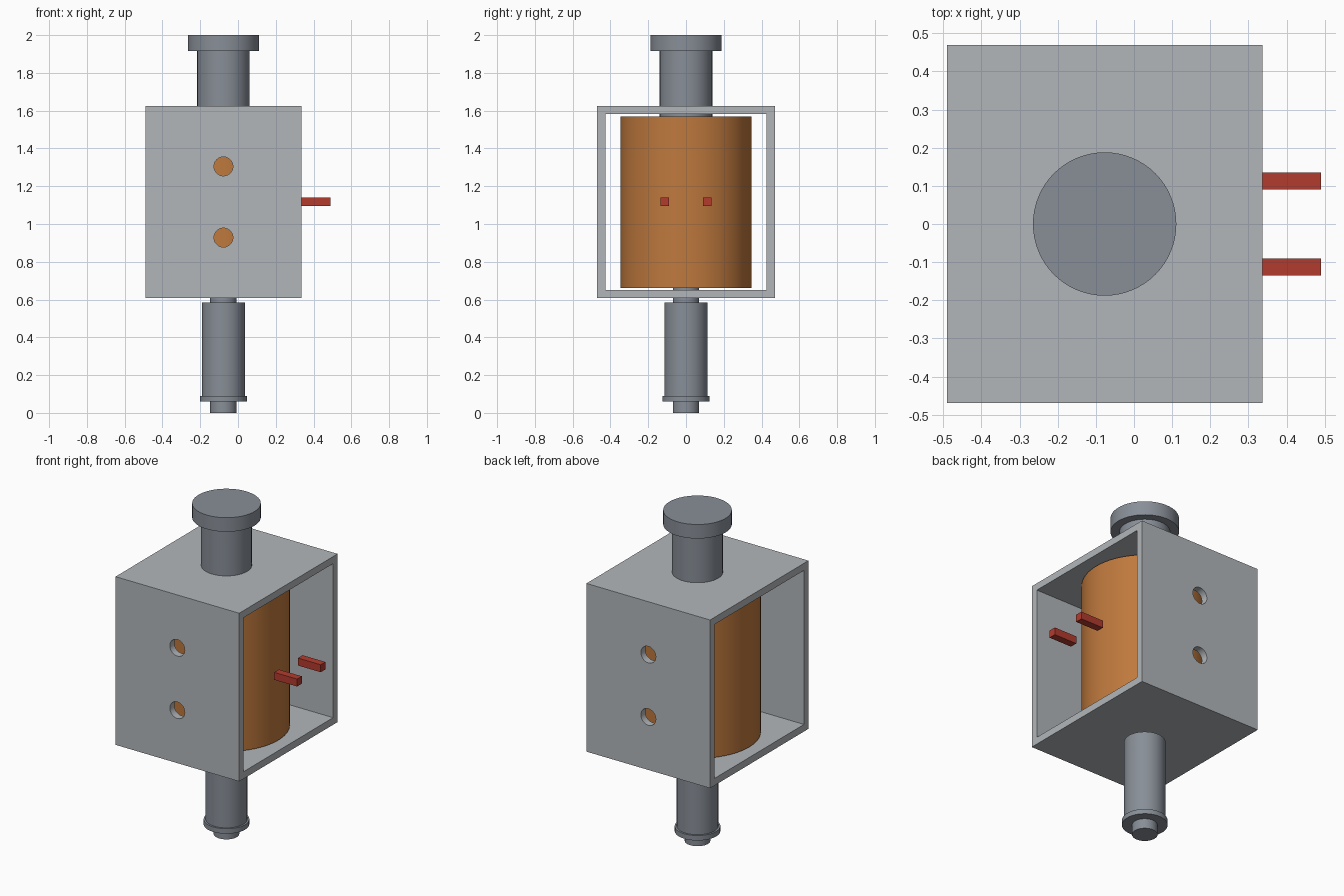
import bpy
import math

if "Cube" in bpy.data.objects:
    bpy.data.objects.remove(bpy.data.objects["Cube"])

AXIS_X = -0.077  # shared axis of the coil and plunger


def material(name, srgb):
    color = [((c + 0.055) / 1.055) ** 2.4 for c in srgb] + [1.0]
    m = bpy.data.materials.new(name)
    m.use_nodes = True
    m.diffuse_color = color
    m.node_tree.nodes["Principled BSDF"].inputs["Base Color"].default_value = color
    return m


frame_grey = material("frame grey", (0.70, 0.715, 0.73))
steel = material("dark steel", (0.535, 0.56, 0.595))
copper = material("copper", (0.75, 0.475, 0.24))
red = material("terminal red", (0.70, 0.23, 0.18))


def finish(name, mat):
    ob = bpy.context.object
    ob.name = name
    if mat:
        ob.data.materials.append(mat)
    return ob


def box(name, mat, x, y, z):
    """Box spanning the given (low, high) ranges."""
    spans = (x, y, z)
    bpy.ops.mesh.primitive_cube_add(size=1, location=[(a + b) / 2 for a, b in spans])
    bpy.context.object.scale = [b - a for a, b in spans]
    bpy.ops.object.transform_apply(location=False, rotation=False, scale=True)
    return finish(name, mat)


def rod(name, mat, radius, low, high):
    """Upright cylinder on the main axis."""
    bpy.ops.mesh.primitive_cylinder_add(vertices=64, radius=radius, depth=high - low,
                                        location=(AXIS_X, 0, (low + high) / 2))
    bpy.ops.object.shade_smooth_by_angle(angle=math.radians(30))
    return finish(name, mat)


def cut(target, cutter):
    mod = target.modifiers.new(cutter.name, "BOOLEAN")
    mod.operation = "DIFFERENCE"
    mod.solver = "EXACT"
    mod.object = cutter
    bpy.context.view_layer.objects.active = target
    bpy.ops.object.modifier_apply(modifier=mod.name)
    bpy.data.objects.remove(cutter)


# Frame open on both x sides, with mounting holes through front and back
frame = box("frame", frame_grey, (-0.49, 0.337), (-0.47, 0.47), (0.608, 1.625))
cut(frame, box("opening_cutter", None, (-0.7, 0.6), (-0.427, 0.427), (0.651, 1.582)))
for z in (0.928, 1.305):
    bpy.ops.mesh.primitive_cylinder_add(vertices=48, radius=0.05, depth=1.2,
                                        location=(AXIS_X, 0, z),
                                        rotation=(math.pi / 2, 0, 0))
    cut(frame, finish("hole_cutter", None))

# Coil winding
rod("coil", copper, 0.347, 0.66, 1.57)

# Plunger above the frame
rod("plunger", steel, 0.139, 1.50, 1.93)
rod("plunger_cap", steel, 0.188, 1.915, 2.0)

# Push rod, sleeve and retaining ring below the frame
rod("push_rod", steel, 0.07, 0.0, 0.70)
rod("sleeve", steel, 0.114, 0.09, 0.585)
rod("retaining_ring", steel, 0.125, 0.06, 0.09)

# Terminals
for side, y in (("right", -0.113), ("left", 0.113)):
    box(side + "_terminal", red, (0.337, 0.49), (y - 0.0225, y + 0.0225), (1.095, 1.14))
